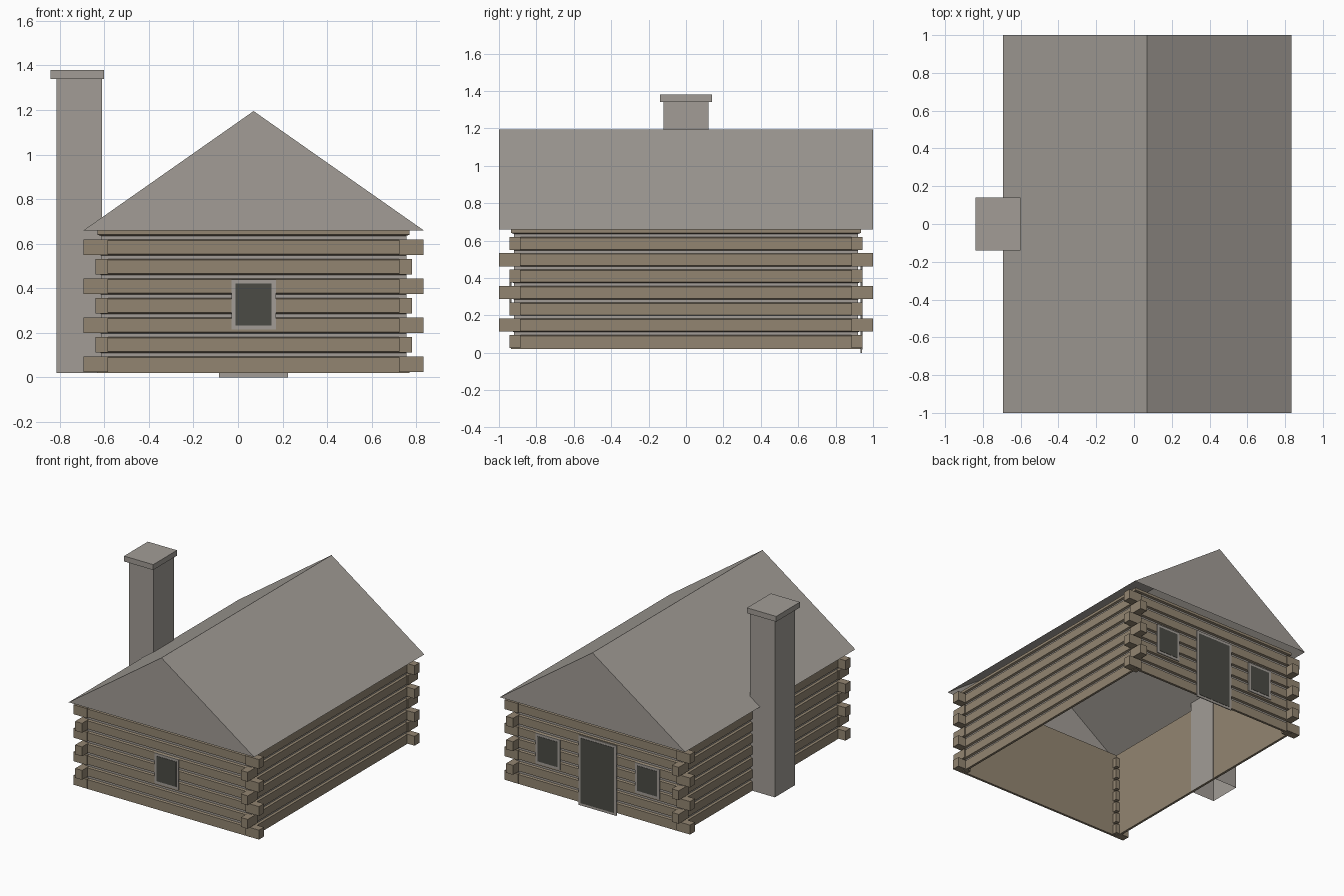
import bpy
import bmesh

cube = bpy.data.objects.get("Cube")
if cube:
    bpy.data.objects.remove(cube, do_unlink=True)


def material(name, rgb):
    m = bpy.data.materials.new(name)
    m.use_nodes = True
    m.diffuse_color = (*rgb, 1)
    m.node_tree.nodes["Principled BSDF"].inputs["Base Color"].default_value = (*rgb, 1)
    return m


GREY = material("weathered grey", (0.36, 0.335, 0.305))
WOOD = material("log brown", (0.29, 0.235, 0.165))
DARK = material("dark glass", (0.07, 0.07, 0.06))


def finish(name, bm, mats):
    bmesh.ops.recalc_face_normals(bm, faces=bm.faces[:])
    me = bpy.data.meshes.new(name)
    bm.to_mesh(me)
    bm.free()
    for m in mats:
        me.materials.append(m)
    ob = bpy.data.objects.new(name, me)
    bpy.context.collection.objects.link(ob)
    return ob


def box(name, lo, hi, mat, open_bottom=False):
    bm = bmesh.new()
    bmesh.ops.create_cube(bm, size=1)
    for v in bm.verts:
        v.co = [a + (b - a) * (c + 0.5) for a, b, c in zip(lo, hi, v.co)]
    if open_bottom:
        bottom = min(bm.faces, key=lambda f: f.calc_center_median().z)
        bmesh.ops.delete(bm, geom=[bottom], context='FACES')
    return finish(name, bm, [mat])


# House dimensions
CX, HX, HY = 0.07, 0.70, 0.935
BASE, EAVES, RIDGE = 0.02, 0.66, 1.195
PITCH, LOGS = 0.0875, 7
GROOVE, LINER = 0.015, 0.017

# Log walls: a grooved profile of (inset, height) swept around the rectangle
profile = [(0, BASE)]
for i in range(LOGS):
    z = 0.1025 + PITCH * i
    profile += [(0, z - 0.013), (GROOVE, z - 0.008), (GROOVE, z + 0.008), (0, z + 0.013)]
profile += [(0, EAVES), (LINER, EAVES), (LINER, BASE)]

bm = bmesh.new()
loops = []
for inset, z in profile:
    x, y = HX - inset, HY - inset
    loops.append([bm.verts.new((CX + sx * x, sy * y, z))
                  for sx, sy in ((-1, -1), (1, -1), (1, 1), (-1, 1))])
for k, lower in enumerate(loops):
    n = (k + 1) % len(loops)
    upper = loops[n]
    mortar = profile[k][0] == GROOVE and profile[n][0] == GROOVE
    for j in range(4):
        f = bm.faces.new((lower[j], lower[(j + 1) % 4], upper[(j + 1) % 4], upper[j]))
        f.material_index = 1 if mortar else 0
finish("log_walls", bm, [WOOD, GREY])

# Crossed log ends, alternating direction with each course
for sx, side in ((-1, "right"), (1, "left")):
    for sy, end in ((-1, "front"), (1, "back")):
        for i in range(LOGS):
            z = 0.06 + PITCH * i
            along_x = i % 2 == 0
            xs = sorted((CX + sx * 0.653, CX + sx * (0.763 if along_x else 0.71)))
            ys = sorted((sy * 0.885, sy * (0.943 if along_x else 1.0)))
            box(f"log_end_{end}_{side}_{i + 1}", (xs[0], ys[0], z - 0.035),
                (xs[1], ys[1], z + 0.035), WOOD)

# Gable roof, open underneath
bm = bmesh.new()
ends = [[bm.verts.new(p) for p in ((CX - 0.763, y, EAVES), (CX + 0.763, y, EAVES), (CX, y, RIDGE))]
        for y in (-1, 1)]
a, b = ends
for face in (a, b, (a[0], a[2], b[2], b[0]), (a[1], b[1], b[2], a[2])):
    bm.faces.new(face)
finish("gable_roof", bm, [GREY])

# Chimney
box("chimney_stack", (-0.815, -0.12, BASE), (-0.61, 0.12, 1.34), GREY, open_bottom=True)
box("chimney_cap", (-0.84, -0.14, 1.34), (-0.60, 0.14, 1.38), GREY)


# Framed openings: a thin frame plate with a dark panel on it
def opening(name, x, sy, half, z0, z1, rim):
    for part, out, r, mat in (("frame", 0.006, 0, GREY), ("panel", 0.008, rim, DARK)):
        ys = sorted((sy * (HY - 0.001), sy * (HY + out)))
        box(f"{name}_{part}", (x - half + r, ys[0], z0 + r), (x + half - r, ys[1], z1 - r), mat)


opening("front_window", CX, -1, 0.10, 0.215, 0.44, 0.019)
for s, side in ((-1, "right"), (1, "left")):
    opening(f"back_window_{side}", CX + s * 0.41, 1, 0.10, 0.215, 0.44, 0.019)
opening("back_door", CX, 1, 0.155, 0.0, 0.52, 0.018)
